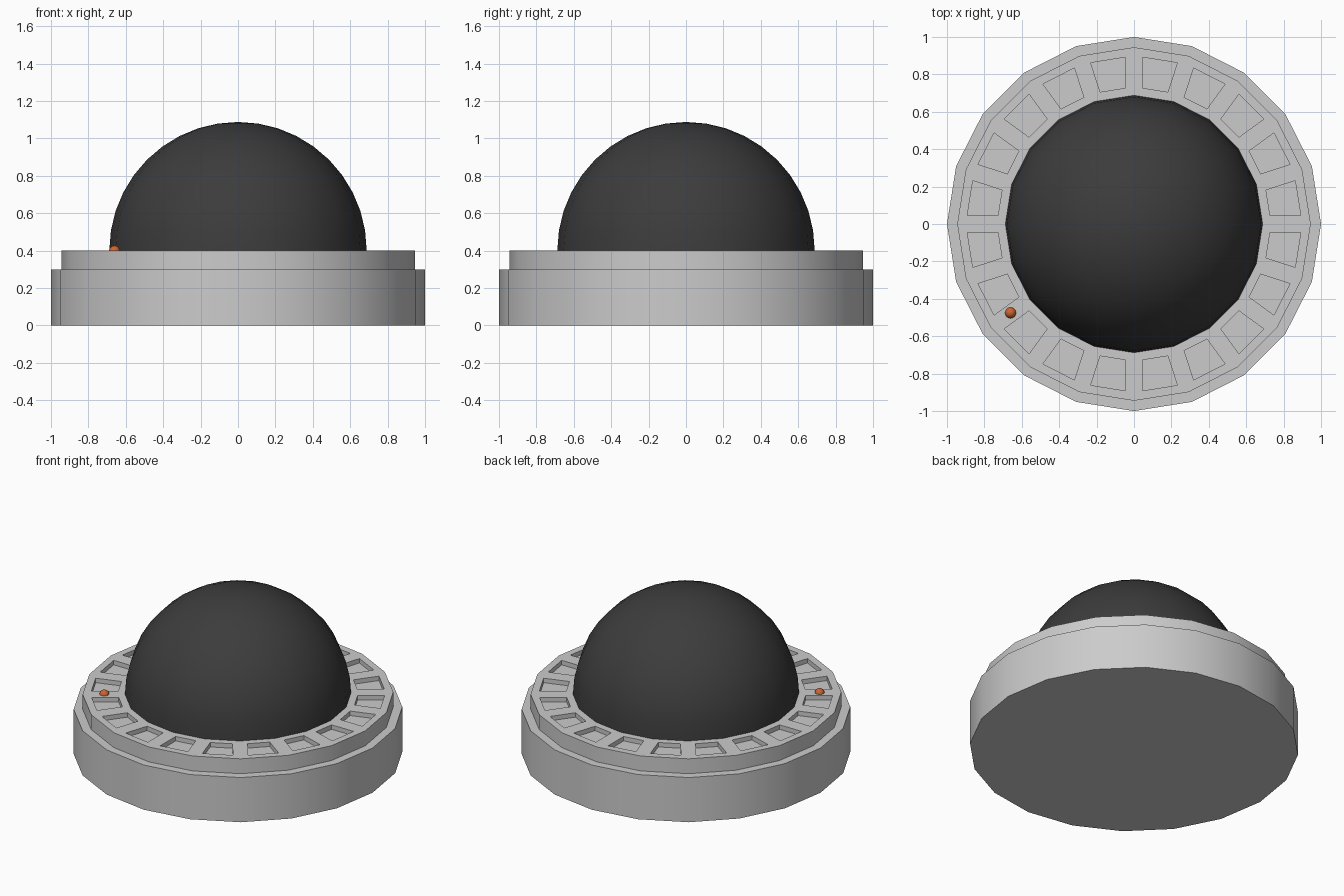
import bpy, bmesh, math

if "Cube" in bpy.data.objects:
    bpy.data.objects.remove(bpy.data.objects["Cube"])

SIDES = 20
DOME_R = 0.688


def material(name, colour):
    m = bpy.data.materials.new(name)
    m.diffuse_color = colour
    m.use_nodes = True
    m.node_tree.nodes["Principled BSDF"].inputs["Base Color"].default_value = m.diffuse_color
    return m


def lathe(bm, profile):
    """Revolve (radius, z) points; returns a list of face rows."""
    rings = [[bm.verts.new((r * math.cos(2 * math.pi * i / SIDES),
                            r * math.sin(2 * math.pi * i / SIDES), z))
              for i in range(SIDES)] for r, z in profile]
    rows = []
    for a, b in zip(rings, rings[1:]):
        rows.append([bm.faces.new((a[i], a[(i + 1) % SIDES], b[(i + 1) % SIDES], b[i]))
                     for i in range(SIDES)])
    return rings, rows


def finish(bm, name, mat=None, angle=30):
    bmesh.ops.recalc_face_normals(bm, faces=bm.faces)
    mesh = bpy.data.meshes.new(name)
    bm.to_mesh(mesh)
    bm.free()
    obj = bpy.data.objects.new(name, mesh)
    bpy.context.collection.objects.link(obj)
    if mat:
        mesh.materials.append(mat)
    bpy.ops.object.select_all(action='DESELECT')
    obj.select_set(True)
    bpy.context.view_layer.objects.active = obj
    bpy.ops.object.shade_smooth_by_angle(angle=math.radians(angle))
    return obj


# Stepped base with a row of recessed pockets around its top
bm = bmesh.new()
rings, rows = lathe(bm, [(1, 0), (1, 0.3), (0.945, 0.3), (0.945, 0.4), (DOME_R, 0.4)])
bm.faces.new(list(reversed(rings[0])))
bm.normal_update()
pockets = rows[-1]
bmesh.ops.inset_individual(bm, faces=pockets, thickness=0.046, use_even_offset=True)
bmesh.ops.inset_individual(bm, faces=pockets, thickness=0.0, depth=0.0)
for v in {v for f in pockets for v in f.verts}:
    v.co.z -= 0.03
finish(bm, "base")

# Dark dome rising from the inner edge of the base
bm = bmesh.new()
STEPS = 10
rings, rows = lathe(bm, [(DOME_R * math.cos(math.pi / 2 * k / STEPS),
                          0.4 + DOME_R * math.sin(math.pi / 2 * k / STEPS))
                         for k in range(STEPS)])
top = bm.verts.new((0, 0, 0.4 + DOME_R))
for i in range(SIDES):
    bm.faces.new((rings[-1][i], rings[-1][(i + 1) % SIDES], top))
finish(bm, "dome", material("dark_grey", (0.045, 0.045, 0.045, 1)))

# Small orange indicator set between two pockets
bm = bmesh.new()
bmesh.ops.create_uvsphere(bm, u_segments=16, v_segments=8, radius=0.03)
bmesh.ops.translate(bm, verts=bm.verts, vec=(-0.66, -0.475, 0.397))
finish(bm, "indicator_light", material("orange", (0.6, 0.13, 0.03, 1)), 60)
